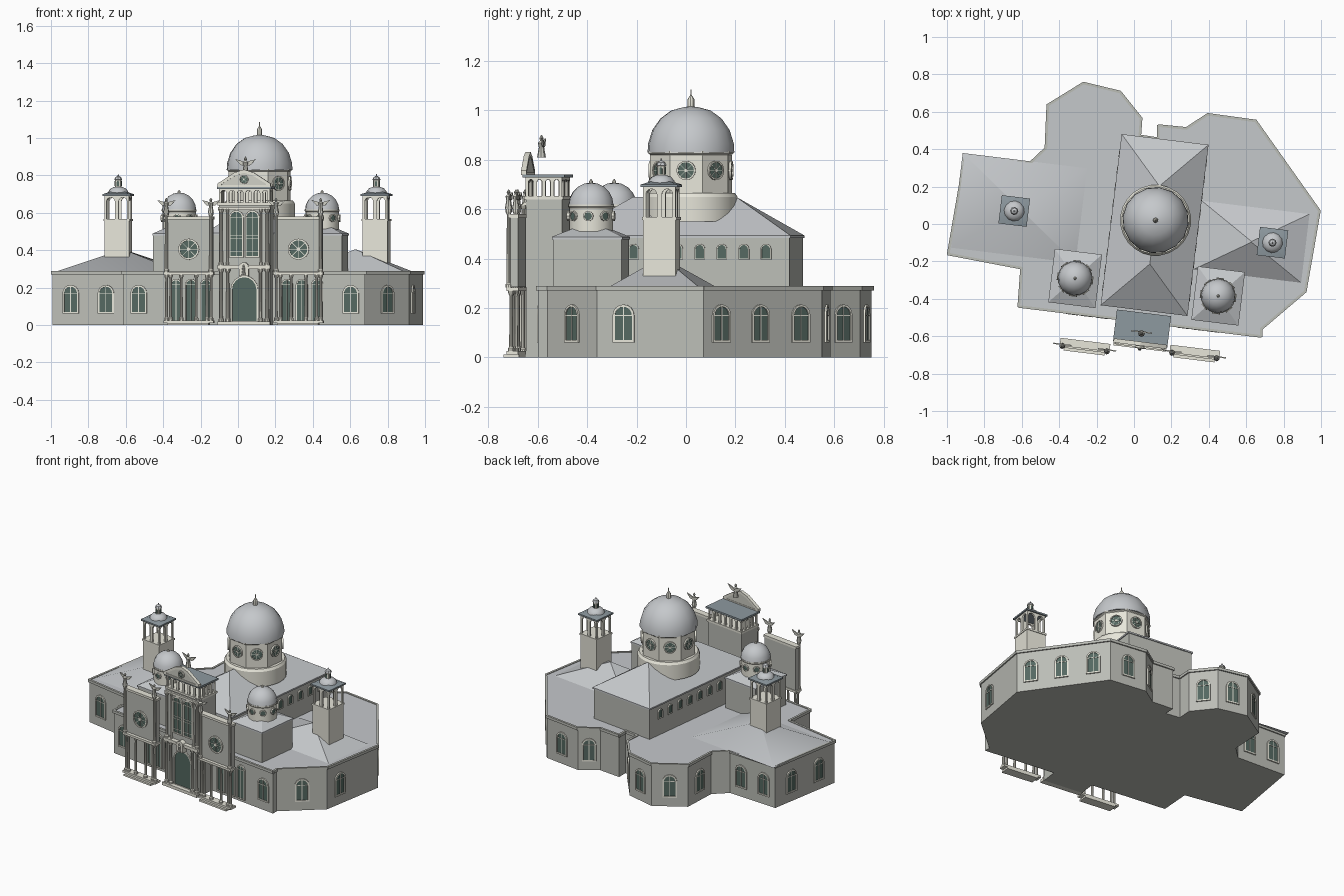
import bpy, bmesh, math
from mathutils import Matrix, Vector

if "Cube" in bpy.data.objects:
    bpy.data.objects.remove(bpy.data.objects["Cube"])

COL = {"wall": (.50, .51, .47, 1), "trim": (.80, .79, .70, 1), "roof": (.56, .58, .60, 1),
       "slate": (.27, .32, .35, 1), "glass": (.09, .14, .12, 1), "stone": (.62, .62, .56, 1)}
parts = {}
T, RZ = Matrix.Translation, lambda a: Matrix.Rotation(a, 4, 'Z')
G = RZ(math.radians(-7))          # the whole church is turned 7 degrees
M = G


def at(x, y, z=0, a=0, base=None):
    global M
    M = (G if base is None else base) @ T((x, y, z)) @ RZ(a)
    return M


def mesh(name, mat, verts, faces):
    bm = parts.setdefault((name, mat), bmesh.new())
    vs = [bm.verts.new(M @ Vector(v)) for v in verts]
    for f in faces:
        bm.faces.new([vs[i] for i in f])


def box(name, mat, x0, x1, y0, y1, z0, z1):
    v = [(x, y, z) for z in (z0, z1) for x, y in ((x0, y0), (x1, y0), (x1, y1), (x0, y1))]
    mesh(name, mat, v, [(3, 2, 1, 0), (4, 5, 6, 7)] + [(i, (i + 1) % 4, (i + 1) % 4 + 4, i + 4) for i in range(4)])


def prism(name, mat, pts, y0, y1):
    n = len(pts)
    v = [(x, y, z) for y in (y0, y1) for x, z in pts]
    mesh(name, mat, v, [tuple(range(n)), tuple(range(2 * n - 1, n - 1, -1))] +
         [(i, i + n, (i + 1) % n + n, (i + 1) % n) for i in range(n)])


def band(name, mat, outer, inner, y0, y1):
    n = len(outer)
    v = [(x, y, z) for y in (y0, y1) for p in (outer, inner) for x, z in p]
    f = []
    for i in range(n):
        j = (i + 1) % n
        f += [(i, j, j + n, i + n), (i + 2 * n, i + 3 * n, j + 3 * n, j + 2 * n),
              (i, i + 2 * n, j + 2 * n, j), (i + n, j + n, j + 3 * n, i + 3 * n)]
    mesh(name, mat, v, f)


def lathe(name, mat, prof, n=16, ph=0.0, x=0, y=0):
    v = [(x + r * math.cos(ph + k * math.tau / n), y + r * math.sin(ph + k * math.tau / n), z)
         for r, z in prof for k in range(n)]
    m = len(prof)
    f = [(j * n + k, j * n + (k + 1) % n, (j + 1) * n + (k + 1) % n, (j + 1) * n + k)
         for j in range(m - 1) for k in range(n)]
    mesh(name, mat, v, f + [tuple(range(n - 1, -1, -1)), tuple(range((m - 1) * n, m * n))])


def dome(name, mat, r, z0, h, n=16, steps=5):
    lathe(name, mat, [(max(r * math.cos(i / steps * math.pi / 2), .002), z0 + h * math.sin(i / steps * math.pi / 2))
                      for i in range(steps + 1)], n)


def hip(name, mat, hx, hy, z0, z1, ridge=0.002):
    v = [(-hx, -hy, z0), (hx, -hy, z0), (hx, hy, z0), (-hx, hy, z0), (0, -ridge, z1), (0, ridge, z1)]
    mesh(name, mat, v, [(3, 2, 1, 0), (0, 1, 4), (1, 2, 5, 4), (2, 3, 5), (3, 0, 4, 5)])


def arch(x, w, z0, z1, n=8):
    r = w / 2
    return [(x - r, z0), (x + r, z0)] + [(x + r * math.cos(i * math.pi / n), z1 - r + r * math.sin(i * math.pi / n))
                                         for i in range(n + 1)]


def circle(x, z, r, n=16):
    return [(x + r * math.cos(i * math.tau / n), z + r * math.sin(i * math.tau / n)) for i in range(n)]


def window(name, x, w, z0, z1, y=0, bars=True):
    e = min(.009, w * .14)
    prism(name + "_glass", "glass", arch(x, w, z0, z1), y - .003, y + .004)
    band(name + "_frame", "trim", arch(x, w + 2 * e, z0 - e, z1 + e), arch(x, w, z0, z1), y - .008, y + .004)
    if bars:
        box(name + "_frame", "trim", x - .002, x + .002, y - .006, y, z0, z1)
        box(name + "_frame", "trim", x - w / 2, x + w / 2, y - .006, y, z1 - w / 2 - .002, z1 - w / 2 + .002)


def rose(name, x, z, r, y=0):
    prism(name + "_glass", "glass", circle(x, z, r), y - .004, y + .004)
    band(name + "_frame", "trim", circle(x, z, r * 1.18), circle(x, z, r), y - .009, y + .004)
    prism(name + "_frame", "trim", circle(x, z, r * .22, 8), y - .008, y)
    for k in range(4):
        a = k * math.pi / 4
        dx, dz, t = math.cos(a) * r, math.sin(a) * r, .03
        prism(name + "_frame", "trim", [(x + s * dx + u * dz * t, z + s * dz - u * dx * t)
                                        for s, u in ((-1, -1), (1, -1), (1, 1), (-1, 1))], y - .006, y)


def arcade(name, mat, w, z0, z1, n, pier, y0, y1):
    bay = w / n
    for i in range(n):
        c = -w / 2 + (i + .5) * bay
        a = arch(c, bay - pier, z0, z1 - .01)[1:]
        h = bay / 2
        prism(name, mat, [(c - h, z0), (c - h, z1), (c + h, z1), (c + h, z0)] + a + [(c - (bay - pier) / 2, z0)], y0, y1)


def column(name, x, y, z0, z1, r):
    lathe(name, "trim", [(r * 1.5, z0), (r * 1.5, z0 + .012), (r, z0 + .018), (r * .85, z1 - .022),
                         (r * 1.5, z1 - .01), (r * 1.5, z1)], 10, 0, x, y)


def statue(x, y, z, s):
    lathe("statue", "stone", [(.2 * s, z), (.12 * s, z + .45 * s), (.16 * s, z + .65 * s), (.06 * s, z + .76 * s),
                              (.1 * s, z + .86 * s), (.02 * s, z + s)], 8, 0, x, y)
    for k in (-1, 1):
        prism("statue_wings", "stone", [(x, z + .45 * s), (x + k * .3 * s, z + .5 * s), (x + k * .62 * s, z + .85 * s),
                                        (x + k * .25 * s, z + .75 * s), (x, z + .65 * s)], y + .005, y + .012)


# Ground storey: irregular footprint with window positions per edge
foot = [(-.992, -.16), (-.6, -.235), (-.615, -.44), (.68, -.6), (.68, -.56), (.915, -.36), (.99, .07), (.65, .55),
        (.395, .585), (.28, .51), (.13, .525), (.13, .455), (.03, .47), (.037, .565), (-.075, .705), (-.27, .752),
        (-.46, .635), (-.47, .405), (-.555, .325), (-.905, .345)]
lights = {0: (.25, .73), 2: (.065, .94), 4: (.5,), 5: (.25,), 6: (.15, .48, .82), 7: (.5,), 8: (.5,),
          13: (.5,), 14: (.5,), 15: (.5,), 16: (.5,), 18: (.25, .75), 19: (.27, .73)}
M = Matrix()
n = len(foot)
mesh("ground_storey", "wall", [(x, y, z) for z in (0, .282) for x, y in foot],
     [tuple(range(n - 1, -1, -1)), tuple(range(n, 2 * n))] + [(i, (i + 1) % n, (i + 1) % n + n, i + n) for i in range(n)])
mesh("flat_roof", "roof", [(x, y, .284) for x, y in foot], [tuple(range(n))])
for i, (x, y) in enumerate(foot):
    dx, dy = foot[(i + 1) % n][0] - x, foot[(i + 1) % n][1] - y
    L = math.hypot(dx, dy)
    at(x, y, 0, math.atan2(dy, dx), Matrix())
    box("eaves_cornice", "wall", -.003, L + .003, -.008, .006, .27, .288)
    for t in lights.get(i, ()):
        window("ground_window", t * L, .07, .07, .205)

# Nave with hip roof and clerestory windows
base = at(.11, .008)
box("nave", "wall", -.228, .228, -.455, .455, .27, .485)
box("nave_eaves", "roof", -.234, .234, -.461, .461, .483, .493)
hip("nave_roof", "roof", .234, .461, .493, .65, .21)
for a in (math.pi / 2, -math.pi / 2):
    at(0, 0, 0, a, base)
    for k in range(-4, 5):
        window("clerestory_window", k * .09, .034, .40, .455, -.228, False)

# Main dome on octagonal drum
base = at(.112, .034)
lathe("drum_base", "trim", [(.19, .55), (.19, .65), (.18, .665)], 24)
lathe("drum", "trim", [(.172, .66), (.172, .82), (.178, .825), (.178, .835)], 8, math.pi / 8)
lathe("main_dome", "roof", [(.177, .83), (.175, .865), (.158, .92), (.125, .967), (.08, 1.0), (.03, 1.013), (.003, 1.017)], 16)
lathe("dome_finial", "trim", [(.014, 1.01), (.014, 1.045), (.008, 1.055), (.003, 1.062), (.002, 1.085)], 8)
for k in range(8):
    at(0, 0, 0, k * math.pi / 4, base)
    rose("drum_window", 0, .757, .033, -.16)

# Two side cupolas on square blocks
for x in (-.277, .4935):
    base = at(x, -.327)
    box("cupola_block", "wall", -.123, .123, -.14, .14, .27, .48)
    box("cupola_block_eaves", "roof", -.127, .127, -.144, .144, .478, .488)
    hip("cupola_block_roof", "roof", .127, .144, .488, .55)
    lathe("cupola_drum", "trim", [(.09, .51), (.09, .605), (.094, .61), (.094, .618)], 16)
    dome("cupola_dome", "roof", .092, .615, .093)
    lathe("cupola_finial", "trim", [(.008, .70), (.008, .712), (.002, .722)], 8)
    for k in range(8):
        at(0, 0, 0, k * math.pi / 4, base)
        prism("cupola_window", "glass", circle(0, .572, .016, 10), -.093, -.08)
        band("cupola_window_frame", "trim", circle(0, .572, .021, 10), circle(0, .572, .016, 10), -.097, -.08)

# Wing roofs
at(-.62, .01)
hip("left_wing_roof", "roof", .335, .255, .284, .405)
at(.635, -.018)
hip("right_wing_roof", "roof", .29, .185, .284, .405)

# Bell towers
for x in (-.644, .747):
    base = at(x, -.009)
    box("bell_tower", "trim", -.067, .067, -.067, .067, .28, .56)
    box("belfry_sill", "trim", -.071, .071, -.071, .071, .556, .568)
    box("belfry_eaves", "slate", -.076, .076, -.076, .076, .69, .7)
    hip("belfry_roof", "slate", .074, .074, .7, .725)
    lathe("belfry_dome", "roof", [(.056, .70), (.053, .715), (.04, .731), (.02, .738), (.003, .742)], 12)
    lathe("lantern", "trim", [(.018, .735), (.018, .775), (.022, .777)], 8)
    lathe("lantern_cap", "roof", [(.022, .777), (.016, .79), (.004, .797), (.002, .806)], 8)
    for k in range(4):
        at(0, 0, 0, k * math.pi / 2, base)
        arcade("belfry_arcade", "trim", .13, .565, .692, 2, .02, -.066, -.054)
        prism("lantern_opening", "glass", arch(0, .012, .742, .77, 4), -.019, -.012)

# Free-standing facade screens with porch columns, rose window and statues
for x, y in ((-.181, -.672), (.406, -.637)):
    at(x, y)
    box("facade_screen", "wall", -.128, .128, -.013, .018, .285, .57)
    for z, d in ((.268, .03), (.565, .022)):
        box("screen_cornice", "trim", -.134, .134, -d, .02, z, z + .015)
    rose("rose_window", 0, .405, .048, -.013)
    for c in (-.12, -.098, -.04, .04, .098, .12):
        column("porch_column", c, -.012, .025, .27, .008)
    box("porch_step_upper", "trim", -.134, .134, -.03, .018, .012, .025)
    box("porch_step_lower", "trim", -.11, .11, -.045, .018, 0, .012)
    for c in (-.12, .12):
        column("screen_column", c, -.022, .283, .6, .009)
        statue(c, -.022, .6, .08)
# Tall arched windows behind the porches
at(0, -.514)
for x in (-.27, -.19, -.108, .327, .407, .49):
    window("porch_window", x, .05, .025, .24, 0)

# Central entrance tower
base = at(.111, -.55)
box("entrance_tower", "wall", -.138, .138, -.072, .075, 0, .645)
box("loggia_floor", "trim", -.143, .143, -.08, .08, .64, .654)
for a, w, d, k in ((0, .27, .074, 6), (math.pi, .27, .074, 6), (math.pi / 2, .14, .137, 4), (-math.pi / 2, .14, .137, 4)):
    at(0, 0, 0, a, base)
    arcade("loggia", "trim", w, .652, .73, k, .014, -d, -d + .012)
at(0, 0, 0, 0, base)
box("loggia_roof", "slate", -.146, .146, -.085, .085, .728, .74)
f = -.072
window("great_window", -.043, .062, .37, .605, f)
window("great_window", .043, .062, .37, .605, f)
for s in (-1, 1):
    for c in (-.07, 0, .016):
        box("great_window_frame", "trim", s * .043 - .031, s * .043 + .031, f - .006, f, .46 + c, .463 + c)
window("entrance_door", 0, .13, .022, .255, f, False)
box("entrance_cornice", "trim", -.142, .142, f - .028, f, .3, .32)
box("entrance_cornice", "trim", -.142, .142, f - .012, f, .615, .63)
box("entrance_step", "trim", -.142, .142, f - .035, f, 0, .02)
prism("niche", "trim", arch(0, .05, .262, .335), f - .032, f)
statue(0, f - .036, .268, .055)
for s in (-1, 1):
    for c in (.088, .124):
        column("entrance_column", s * c, f - .014, .02, .3, .009)
    column("upper_column", s * .124, f - .012, .32, .62, .009)
    column("upper_column", s * .09, f - .008, .32, .62, .006)
# Pediment with round window and crowning statue
prism("pediment", "stone", [(-.135, .74), (.135, .74), (.135, .752), (.05, .806), (0, .822), (-.05, .806), (-.135, .752)],
      f - .014, f)
band("pediment_rim", "trim", [(-.143, .738), (.143, .738), (.143, .756), (.052, .815), (0, .831), (-.052, .815), (-.143, .756)],
     [(-.12, .748), (.12, .748), (.12, .754), (.045, .8), (0, .814), (-.045, .8), (-.12, .754)], f - .02, f + .002)
rose("pediment_window", 0, .778, .02, f - .014)
statue(0, -.026, .81, .09)

# Turn collected parts into objects
mats = {}
for k, c in COL.items():
    mats[k] = bpy.data.materials.new(k)
    mats[k].diffuse_color = c
for (name, mat), bm in parts.items():
    bmesh.ops.recalc_face_normals(bm, faces=bm.faces)
    if name == "flat_roof":
        for fc in bm.faces:
            if fc.normal.z < 0:
                fc.normal_flip()
    me = bpy.data.meshes.new(name)
    bm.to_mesh(me)
    bm.free()
    me.materials.append(mats[mat])
    ob = bpy.data.objects.new(name, me)
    bpy.context.collection.objects.link(ob)
    ob.select_set(True)
    bpy.context.view_layer.objects.active = ob
bpy.ops.object.shade_smooth_by_angle(angle=math.radians(32))

for m in bpy.data.materials:
    if m.users and not m.is_grease_pencil:
        m.use_nodes = True
        m.node_tree.nodes["Principled BSDF"].inputs["Base Color"].default_value = m.diffuse_color
